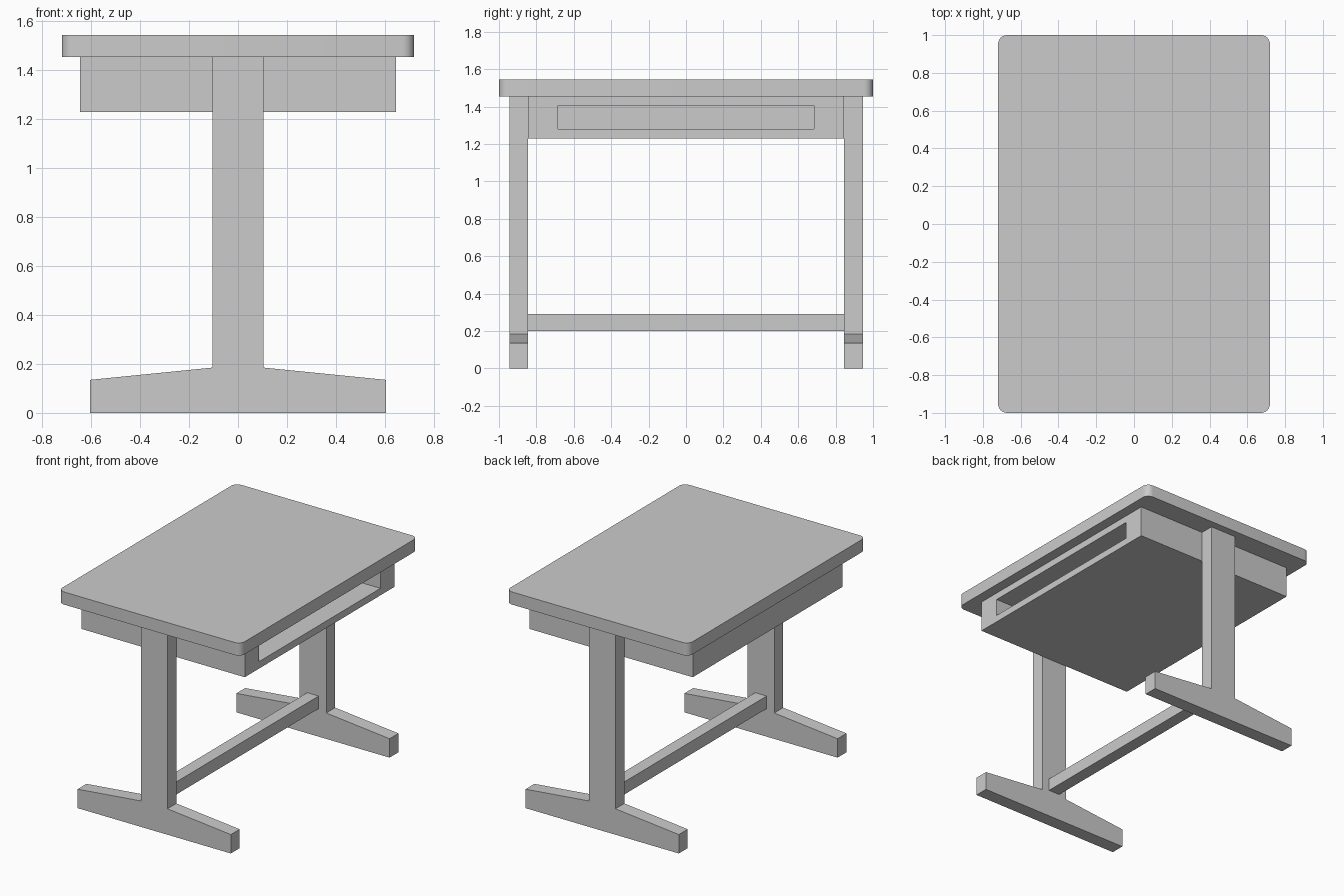
import bpy, bmesh
from mathutils import Vector

if "Cube" in bpy.data.objects:
    bpy.data.objects.remove(bpy.data.objects["Cube"])


def add_object(name, bm):
    bmesh.ops.recalc_face_normals(bm, faces=bm.faces)
    mesh = bpy.data.meshes.new(name)
    bm.to_mesh(mesh)
    bm.free()
    obj = bpy.data.objects.new(name, mesh)
    bpy.context.collection.objects.link(obj)
    return obj


def box_mesh(lo, hi):
    bm = bmesh.new()
    bmesh.ops.create_cube(bm, size=1)
    lo, hi = Vector(lo), Vector(hi)
    for v in bm.verts:
        v.co = Vector([lo[i] + (v.co[i] + 0.5) * (hi[i] - lo[i]) for i in range(3)])
    return bm


# Tabletop with rounded vertical corners
bm = box_mesh((-0.72, -1, 1.455), (0.72, 1, 1.545))
corners = [e for e in bm.edges if abs(e.verts[0].co.z - e.verts[1].co.z) > 0.01]
bmesh.ops.bevel(bm, geom=corners, offset=0.048, segments=6, profile=0.5, affect='EDGES')
top = add_object("tabletop", bm)
bpy.context.view_layer.objects.active = top
top.select_set(True)
bpy.ops.object.shade_smooth_by_angle()

# Storage tray, with a deep slot opening on the +x side
bm = box_mesh((-0.645, -0.845, 1.23), (0.645, 0.845, 1.455))
side = max(bm.faces, key=lambda f: f.calc_center_median().x)
bmesh.ops.inset_region(bm, faces=[side], thickness=0.04)
for v in side.verts:
    v.co.y = 0.685 if v.co.y > 0 else -0.685
    v.co.z = 1.405 if v.co.z > 1.34 else 1.28
pocket = bmesh.ops.extrude_face_region(bm, geom=[side])["geom"]
for v in pocket:
    if isinstance(v, bmesh.types.BMVert):
        v.co.x = -0.59
if side.is_valid:
    bmesh.ops.delete(bm, geom=[side], context='FACES_ONLY')
add_object("storage_tray", bm)

# Two T-shaped legs: post and tapered foot in one profile
half = [(0.605, 0), (0.605, 0.135), (0.105, 0.185), (0.105, 1.455)]
profile = half + [(-x, z) for x, z in reversed(half)]
for name, y in (("front_leg", -0.945), ("back_leg", 0.845)):
    bm = bmesh.new()
    face = bm.faces.new([bm.verts.new((x, y, z)) for x, z in profile])
    ext = bmesh.ops.extrude_face_region(bm, geom=[face])["geom"]
    bmesh.ops.translate(bm, vec=(0, 0.1, 0),
                        verts=[g for g in ext if isinstance(g, bmesh.types.BMVert)])
    if len(bm.faces) == len(profile) + 1:
        bmesh.ops.holes_fill(bm, edges=bm.edges)
    add_object(name, bm)

# Stretcher bar joining the legs
add_object("stretcher", box_mesh((-0.045, -0.845, 0.2), (0.045, 0.845, 0.29)))
